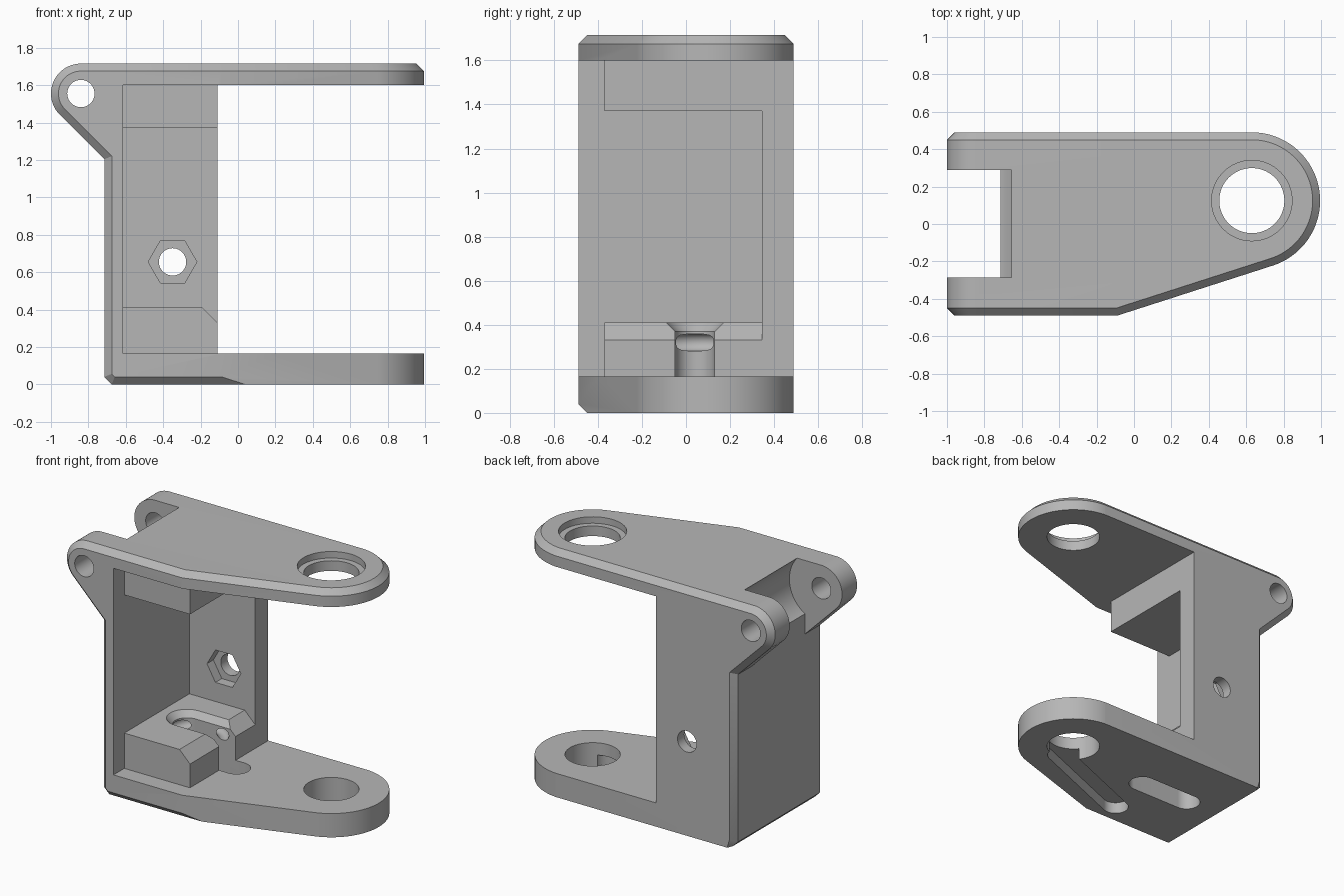
import bpy, bmesh
from math import sin, cos, pi, asin, atan2, hypot, radians

cube = bpy.data.objects.get("Cube")
if cube:
    bpy.data.objects.remove(cube, do_unlink=True)

grey = bpy.data.materials.new("plain_grey")
grey.use_nodes = True
grey.diffuse_color = (0.47, 0.47, 0.47, 1)
grey.node_tree.nodes["Principled BSDF"].inputs["Base Color"].default_value = (0.47, 0.47, 0.47, 1)


def loft(name, rings):
    """Closed solid through matching rings of 3D points."""
    bm = bmesh.new()
    loops = [[bm.verts.new(p) for p in ring] for ring in rings]
    n = len(loops[0])
    for a, b in zip(loops, loops[1:]):
        for i in range(n):
            j = (i + 1) % n
            bm.faces.new((a[i], a[j], b[j], b[i]))
    bm.faces.new(loops[0])
    bm.faces.new(loops[-1])
    bmesh.ops.recalc_face_normals(bm, faces=bm.faces)
    mesh = bpy.data.meshes.new(name)
    bm.to_mesh(mesh)
    bm.free()
    obj = bpy.data.objects.new(name, mesh)
    bpy.context.collection.objects.link(obj)
    mesh.materials.append(grey)
    return obj


def along_z(name, outline, z0, z1):
    return loft(name, [[(x, y, z) for x, y in outline] for z in (z0, z1)])


def along_y(name, outline, y0, y1):
    return loft(name, [[(x, y, z) for x, z in outline] for y in (y0, y1)])


def arc(cx, cy, r, a0, a1, steps=32):
    angles = [radians(a0 + (a1 - a0) * i / steps) for i in range(steps + 1)]
    return [(cx + r * cos(a), cy + r * sin(a)) for a in angles]


def circle(cx, cy, r, steps=64):
    return arc(cx, cy, r, 0, 360, steps)[:-1]


def rect(a0, b0, a1, b1):
    return [(a0, b0), (a1, b0), (a1, b1), (a0, b1)]


def stadium(p, q, r):
    a = atan2(q[1] - p[1], q[0] - p[0]) * 180 / pi
    return arc(*p, r, a + 90, a + 270) + arc(*q, r, a - 90, a + 90)


def combine(body, tool, operation="DIFFERENCE"):
    tool.hide_render = True
    mod = body.modifiers.new(tool.name, "BOOLEAN")
    mod.operation, mod.solver, mod.object = operation, "EXACT", tool
    bpy.context.view_layer.objects.active = body
    bpy.ops.object.modifier_apply(modifier=mod.name)
    bpy.data.objects.remove(tool, do_unlink=True)


TOP, BACK, SIDE, CH = 1.715, -0.715, 0.489, 0.04
FLOOR, ROOF, EDGE = 0.165, 1.6, -0.11
EAR, EAR_R = (-0.84, 1.555), 0.16
PIVOT, PIVOT_R = (0.63, 0.125), 0.365
SLOT = (-0.42, 0.04), (-0.04, 0.04)


# Side profile with rounded ear, inset by d
def profile(d, bottom):
    r = EAR_R - d
    back = BACK + d
    meet = EAR[1] - (back - EAR[0]) - r * 2 ** 0.5
    return ([(1.3, TOP - d)] + arc(*EAR, r, 90, 225)
            + [(back, meet), (back, CH + 0.4 * d), (BACK + CH + 0.4 * d, bottom), (1.3, bottom)])


# Plan outline with round nose and one tapered side, inset by d
def plan(d):
    bend = (-0.09, -0.49)
    dx, dy = PIVOT[0] - bend[0], PIVOT[1] - bend[1]
    taper = atan2(dy, dx) - asin(PIVOT_R / hypot(dx, dy))
    nose = arc(*PIVOT, PIVOT_R - d, taper * 180 / pi - 90, 90, 64)
    x, y = nose[0]
    start = (x - 1.3 * cos(taper), y - 1.3 * sin(taper))
    return [(-1.3, start[1]), start] + nose + [(-1.3, nose[-1][1])]


sections = [(-SIDE, CH, CH), (-SIDE + CH, 0, 0), (SIDE - CH, 0, 0), (SIDE, CH, 0)]
body = loft("bracket_body", [[(x, y, z) for x, z in profile(d, b)] for y, d, b in sections])
levels = [(-0.1, 0), (TOP - CH, 0), (TOP + 0.01, CH + 0.01)]
combine(body, loft("plan_limit", [[(x, y, z) for x, y in plan(d)] for z, d in levels]), "INTERSECT")

# Open jaw, open front, and chamber between upper and lower blocks
combine(body, along_y("jaw_gap", rect(EDGE, FLOOR, 1.4, ROOF), -0.7, 0.7))
combine(body, along_y("front_gap", rect(-0.615, FLOOR, 0.2, ROOF), -0.7, -0.37))
chamber = [(-0.615, 0.41), (-0.19, 0.41), (EDGE, 0.33), (0.1, 0.33), (0.1, 1.37), (-0.615, 1.37)]
combine(body, along_y("chamber", chamber, -0.6, 0.345))

# Hinge notch between the ears, and pin hole
combine(body, along_y("notch_round", circle(*EAR, 0.245), -0.285, 0.29))
combine(body, along_y("notch_box", rect(-1.2, 1.0, BACK, 1.9), -0.285, 0.29))
combine(body, along_y("pin_hole", circle(*EAR, 0.073), -0.8, 0.8))

# Pivot holes with a shallow counterbore on top
combine(body, along_z("pivot_hole", circle(*PIVOT, 0.174), -0.2, 2))
combine(body, along_z("counterbore", circle(*PIVOT, 0.215), TOP - 0.045, 2))

# Nut pocket and bolt hole in the side wall
combine(body, along_y("nut_pocket", circle(-0.35, 0.655, 0.13, 6), 0.2, 0.415))
combine(body, along_y("bolt_hole", circle(-0.35, 0.655, 0.073), 0.2, 0.7))

# Cable slot through the lower block, with flared rim
combine(body, along_z("cable_slot", stadium(*SLOT, 0.09), -0.2, 0.45))
flare = [(0.37, 0.09), (0.41, 0.13), (0.43, 0.15)]
combine(body, loft("slot_flare", [[(x, y, z) for x, y in stadium(*SLOT, r)] for z, r in flare]))

# Ring tunnel for a cable tie
bpy.ops.mesh.primitive_torus_add(location=(-0.35, 0.04, 0.32), major_radius=0.17,
                                 minor_radius=0.04, major_segments=48, minor_segments=20)
tunnel = bpy.context.object
tunnel.name = "tie_tunnel"
tunnel.data.materials.append(grey)
combine(body, tunnel)

# Groove in the underside
combine(body, along_z("under_groove", stadium((-0.10, -0.31), (0.62, -0.02), 0.085), -0.2, 0.08))

bpy.ops.object.select_all(action="DESELECT")
body.select_set(True)
bpy.context.view_layer.objects.active = body
bpy.ops.object.shade_smooth_by_angle(angle=radians(25))
